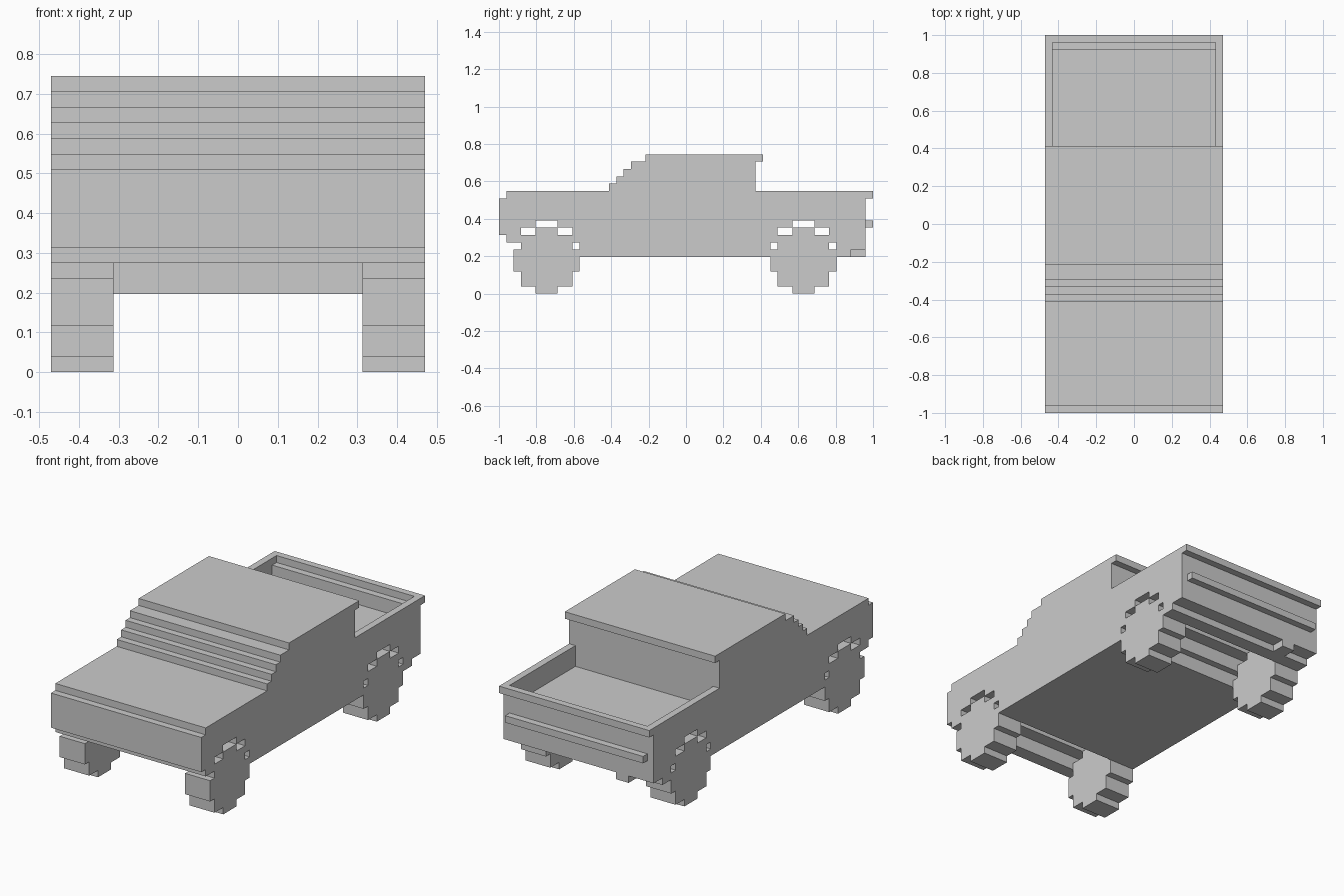
import bpy, bmesh

if "Cube" in bpy.data.objects:
    bpy.data.objects.remove(bpy.data.objects["Cube"])

U = 2 / 51  # one grid cell; profiles below are in cells, y counted from the front


def prism(name, profile, x0, x1):
    """Extrude a (y, z) side profile from x0 to x1."""
    bm = bmesh.new()
    verts = [bm.verts.new((x0 * U, y * U - 1, z * U)) for y, z in profile]
    face = bm.faces.new(verts)
    new = bmesh.ops.extrude_face_region(bm, geom=[face])["geom"]
    moved = [g for g in new if isinstance(g, bmesh.types.BMVert)]
    bmesh.ops.translate(bm, verts=moved, vec=((x1 - x0) * U, 0, 0))
    bmesh.ops.recalc_face_normals(bm, faces=bm.faces)
    mesh = bpy.data.meshes.new(name)
    bm.to_mesh(mesh)
    bm.free()
    obj = bpy.data.objects.new(name, mesh)
    bpy.context.collection.objects.link(obj)
    return obj


def box(name, x0, x1, y0, y1, z0, z1):
    return prism(name, [(y0, z0), (y1, z0), (y1, z1), (y0, z1)], x0, x1)


def steps(half_widths, centre):
    """Stepped outline from (half width, z0, z1) rows listed bottom to top."""
    left, right = [], []
    for w, z0, z1 in half_widths:
        left += [(centre - w, z0), (centre - w, z1)]
        right += [(centre + w, z0), (centre + w, z1)]
    return left, right


AXLES = {"front": 6.5, "rear": 41.5}
ARCH = [(3.5, 7, 9), (1.5, 9, 10)]
TYRE = [(1.5, 0, 1), (3.5, 1, 3), (4.5, 3, 6), (3.5, 6, 8), (1.5, 8, 9)]

# Body: underside with stepped wheel arches, then tail, bed, cab and bonnet
fl, fr = steps(ARCH, AXLES["front"])
rl, rr = steps([(4.5, 5, 7)] + ARCH, AXLES["rear"])
underside = [(0, 8), (1, 8), (1, 7)] + fl + fr[::-1] + [(11, 7), (11, 5)]
underside += rl + rr[::-1] + [(48, 5), (48, 6), (50, 6)]
topside = [(50, 13), (49, 13), (49, 11), (35, 11), (35, 18), (36, 18), (36, 19),
           (20, 19), (20, 18), (18, 18), (18, 17), (17, 17), (17, 16), (16, 16),
           (16, 15), (15, 15), (15, 14), (1, 14), (1, 13), (0, 13)]
prism("truck_body", underside + topside, -12, 12)

# Bed side walls
wall = [(35, 11), (50, 11), (50, 13), (51, 13), (51, 14), (35, 14)]
prism("bed_wall_right", wall, 11, 12)
prism("bed_wall_left", wall, -12, -11)

# Tailgate rim, rear bumper strip and exhaust
box("tailgate_rim", -11, 11, 50, 51, 13, 14)
box("rear_bumper", -11, 11, 50, 51, 9, 10)
box("exhaust_pipe", -8, -6, 48, 50, 5, 6)

# Wheels
for place, centre in AXLES.items():
    left, right = steps(TYRE, centre)
    for side, x0 in (("right", 8), ("left", -12)):
        prism(f"{place}_wheel_{side}", left + right[::-1], x0, x0 + 4)
